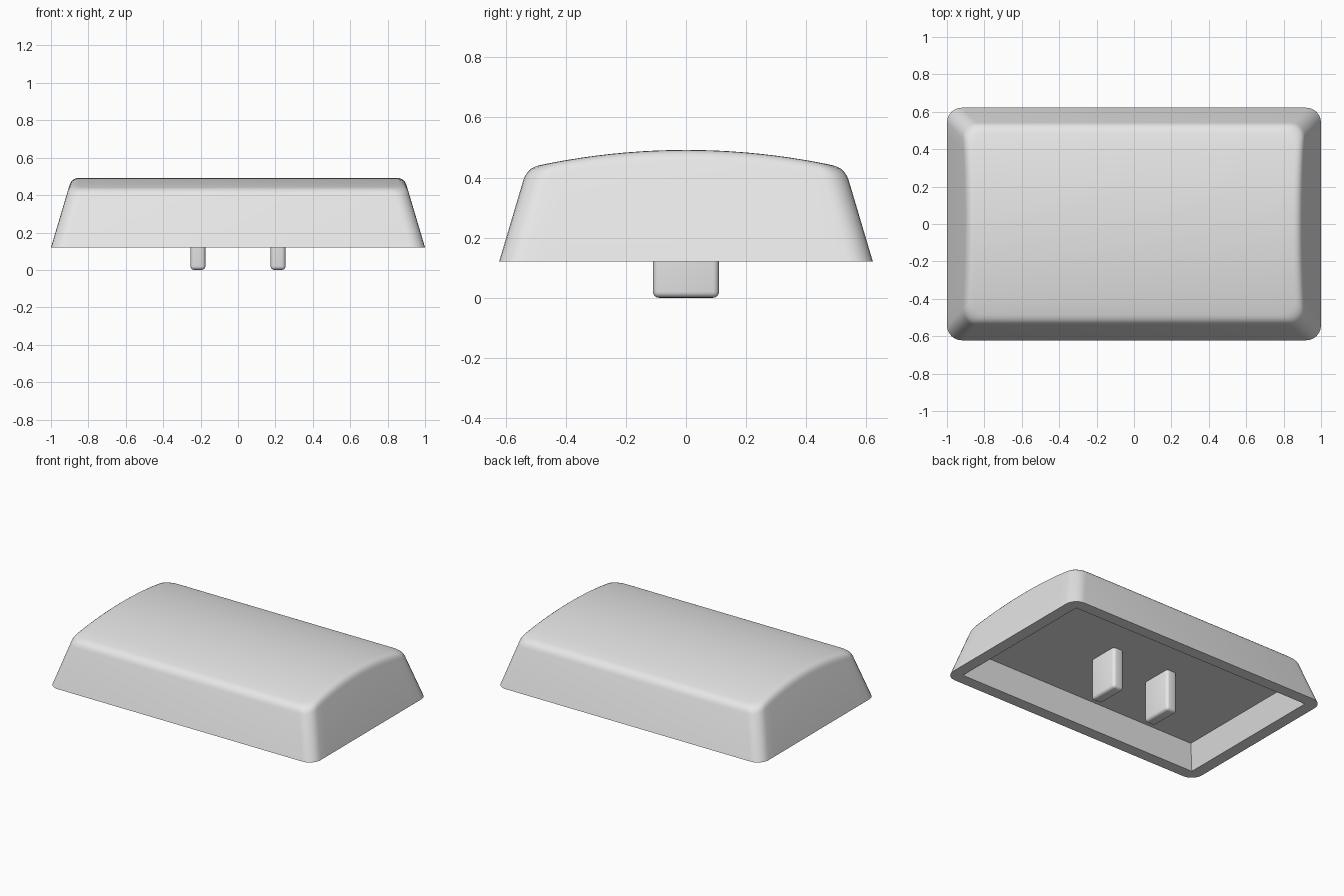
import bpy, bmesh, math
from mathutils import Vector

if "Cube" in bpy.data.objects:
    bpy.data.objects.remove(bpy.data.objects["Cube"])

HX, HY, BASE, TOP = 1.0, 0.622, 0.12, 0.492   # skirt half sizes, skirt and crown heights
SLOPE, ARCH_R, FILLET = 0.297, 2.36, 0.042    # wall taper, crown radius, edge rounding
CORNER, SIDE, ROUND = 6, 16, 5                # segment counts

grey = bpy.data.materials.new("light_grey")
grey.diffuse_color = (0.8, 0.8, 0.8, 1)
grey.use_nodes = True
grey.node_tree.nodes["Principled BSDF"].inputs["Base Color"].default_value = grey.diffuse_color


def finish(obj):
    obj.data.materials.append(grey)
    bpy.ops.object.select_all(action='DESELECT')
    obj.select_set(True)
    bpy.context.view_layer.objects.active = obj
    bpy.ops.object.shade_smooth_by_angle(angle=math.radians(30))


def half_outline(inset, r):
    """Right half of a rounded rectangle, from front to back."""
    hx, hy = HX - inset, HY - inset
    cx, cy = hx - r, hy - r
    arc = [(r * math.sin(a), r * math.cos(a))
           for a in (math.pi / 2 * i / CORNER for i in range(CORNER + 1))]
    front = [(cx + s, -cy - c) for s, c in arc]
    side = [(hx, -cy + 2 * cy * i / SIDE) for i in range(1, SIDE)]
    back = [(x, -y) for x, y in reversed(front)]
    return front + side + back


def arch(y):
    return TOP - ARCH_R + math.sqrt(ARCH_R ** 2 - y * y)


def flat_ring(inset, r, z):
    return [Vector((x, y, z)) for x, y in half_outline(inset, r)]


def crown_rings():
    """Rounded edge between the tapered wall and the arched crown."""
    rings = [[] for _ in range(ROUND + 1)]
    r = 0.08
    for i in range(len(half_outline(0, r))):
        s = 0.1
        for _ in range(12):
            s = SLOPE * (arch(half_outline(s, r)[i][1]) - BASE)
        s_low, s_in = s - FILLET * 0.285, s + FILLET
        p = [half_outline(v, r)[i] for v in (s_low, s, s_in)]
        a = Vector((*p[0], BASE + s_low / SLOPE))
        b = Vector((*p[1], BASE + s / SLOPE))
        c = Vector((*p[2], arch(p[2][1])))
        for k in range(ROUND + 1):
            t = k / ROUND
            rings[k].append(a * (1 - t) ** 2 + b * 2 * t * (1 - t) + c * t * t)
    return rings


# Hollow cap: cavity floor, cavity wall, flat rim, outer wall, rounded edge, crown
depth, wall = 0.16, 0.08
rings = [flat_ring(wall + SLOPE * depth, 0, BASE + depth),
         flat_ring(wall, 0, BASE),
         flat_ring(0, 0.08, BASE)] + crown_rings()
bm = bmesh.new()
loops = []
for half in rings:
    right = [bm.verts.new(p) for p in half]
    left = [bm.verts.new((-p.x, p.y, p.z)) for p in half]
    loops.append(right + left[::-1])
n = len(loops[0])
for lo, hi in zip(loops, loops[1:]):
    for i in range(n):
        j = (i + 1) % n
        bm.faces.new((lo[i], lo[j], hi[j], hi[i]))
for loop in (loops[0], loops[-1]):            # strips across cavity floor and crown
    for i in range(n // 2 - 1):
        bm.faces.new((loop[i], loop[i + 1], loop[n - 2 - i], loop[n - 1 - i]))
bmesh.ops.remove_doubles(bm, verts=bm.verts, dist=1e-5)
bmesh.ops.recalc_face_normals(bm, faces=bm.faces)
mesh = bpy.data.meshes.new("cap_body")
bm.to_mesh(mesh)
bm.free()
cap = bpy.data.objects.new("cap_body", mesh)
bpy.context.collection.objects.link(cap)
finish(cap)

# Two rounded mounting prongs under the cap
for name, side in (("left_prong", -1), ("right_prong", 1)):
    height = 0.32
    bm = bmesh.new()
    bmesh.ops.create_cube(bm, size=1)
    bmesh.ops.scale(bm, vec=(0.08, 0.22, height), verts=bm.verts)
    bmesh.ops.translate(bm, vec=(side * 0.214, 0, height / 2), verts=bm.verts)
    bmesh.ops.bevel(bm, geom=bm.edges[:], offset=0.02, segments=4,
                    profile=0.5, affect='EDGES')
    mesh = bpy.data.meshes.new(name)
    bm.to_mesh(mesh)
    bm.free()
    prong = bpy.data.objects.new(name, mesh)
    bpy.context.collection.objects.link(prong)
    finish(prong)
